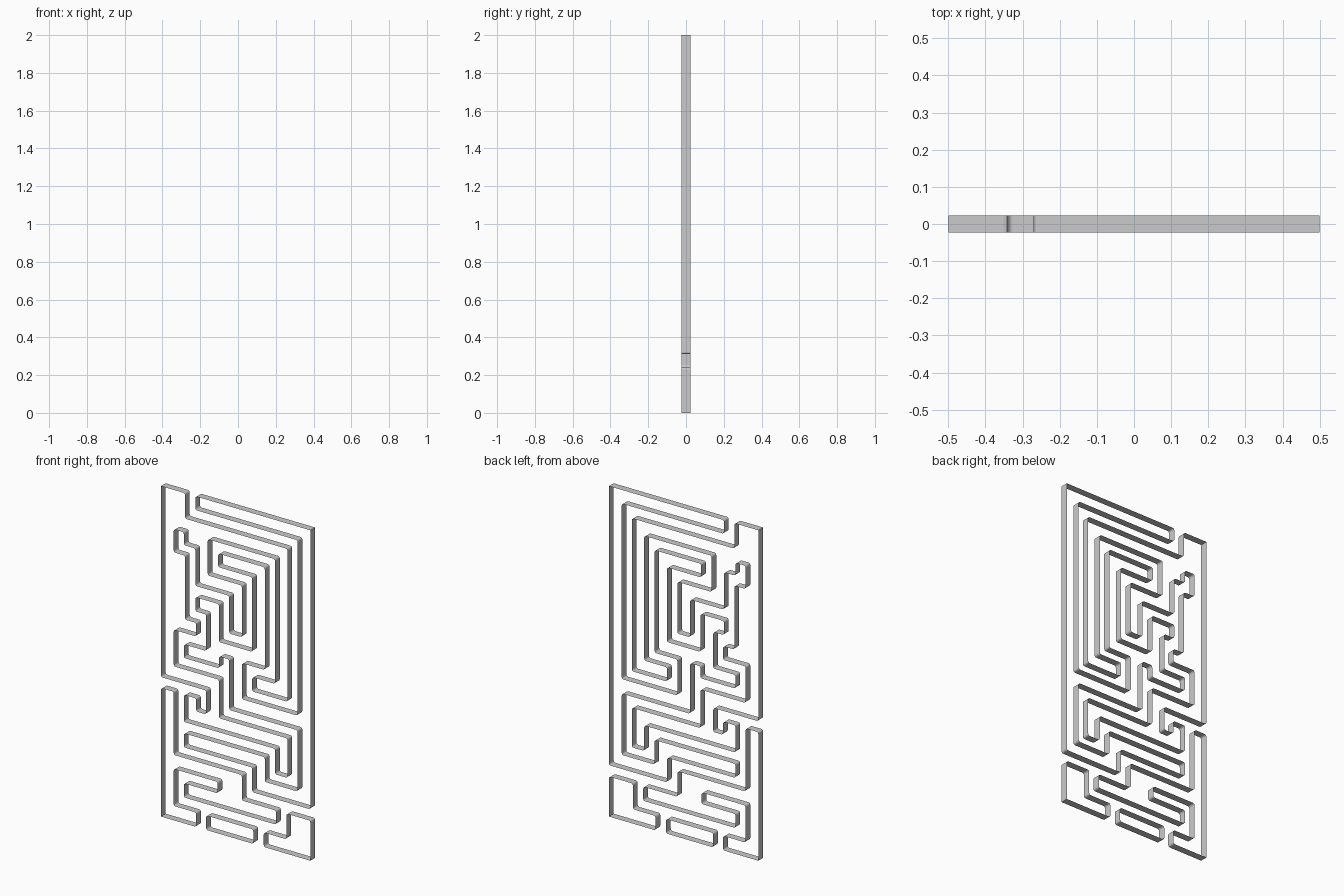
import bpy, bmesh, math
from mathutils import Vector

if "Cube" in bpy.data.objects:
    bpy.data.objects.remove(bpy.data.objects["Cube"])

DEPTH = 0.0225    # half thickness along y
RADIUS = 0.012    # corner rounding
SEGS = 3

# Each outline alternates x, z, x, z: every number is the next turn of the ribbon.
OUTLINES = {
    "upper_left_maze_wall": [
        -.5, 2, -.339, 1.846, .347, .921, .111, 1.007, .264, 1.762, -.187, 1.543,
        .042, 1.23, -.043, 1.458, -.27, 1.684, -.347, 1.762, -.415, 1.622,
        -.339, 1.235, -.264, 1.153, -.415, .932, -.112, .699, .347, .46,
        .264, .614, -.347, .778, -.264, .699, -.198, .844],
    "right_maze_wall": [
        -.27, 2, .5, .311, .111, .46, -.347, .545, .195, .396, .415, .767,
        -.043, 1.073, -.112, 1.001, -.347, 1.083, -.198, 1.304, -.27, 1.389,
        -.112, 1.16, .111, 1.612, -.117, 1.694, .195, 1.073, .042, .855,
        .415, 1.917],
    "lower_left_maze_wall": [
        -.5, .778, -.415, .396, .042, .242, .271, .157, -.347, .242, -.12, .311,
        -.415, .087, -.264, 0],
    "bottom_block_wall": [-.198, .087, .118, 0],
    "lower_right_maze_wall": [.34, .242, .5, 0, .188, .087],
}


def corners(turns):
    xs, zs = turns[0::2], turns[1::2]
    pts = []
    for i, z in enumerate(zs):
        pts += [Vector((xs[i], z)), Vector((xs[(i + 1) % len(xs)], z))]
    return pts


def rounded(pts):
    out = []
    for i, p in enumerate(pts):
        # the four corners of the whole panel stay sharp
        if abs(p.x) > .49 and (p.y < .01 or p.y > 1.99):
            out.append(p)
            continue
        a = (pts[i - 1] - p).normalized() * RADIUS
        b = (pts[(i + 1) % len(pts)] - p).normalized() * RADIUS
        for k in range(SEGS + 1):
            t = math.pi / 2 * k / SEGS
            out.append(p + a * (1 - math.sin(t)) + b * (1 - math.cos(t)))
    return out


def ribbon(name, turns):
    # open-ended wall following the closed outline
    pts = rounded(corners(turns))
    n = len(pts)
    area = sum(pts[i - 1].x * pts[i].y - pts[i].x * pts[i - 1].y for i in range(n))
    if area < 0:
        pts.reverse()
    bm = bmesh.new()
    front = [bm.verts.new((p.x, -DEPTH, p.y)) for p in pts]
    back = [bm.verts.new((p.x, DEPTH, p.y)) for p in pts]
    for i in range(n):
        j = (i + 1) % n
        bm.faces.new((front[i], back[i], back[j], front[j])).normal_flip()
    # outward direction: test against the topmost horizontal face
    bm.normal_update()
    top = max(bm.faces, key=lambda f: f.calc_center_median().z)
    if top.normal.z < 0:
        bmesh.ops.reverse_faces(bm, faces=bm.faces[:])
    mesh = bpy.data.meshes.new(name)
    bm.to_mesh(mesh)
    bm.free()
    bpy.context.collection.objects.link(bpy.data.objects.new(name, mesh))


for part, turns in OUTLINES.items():
    ribbon(part, turns)
